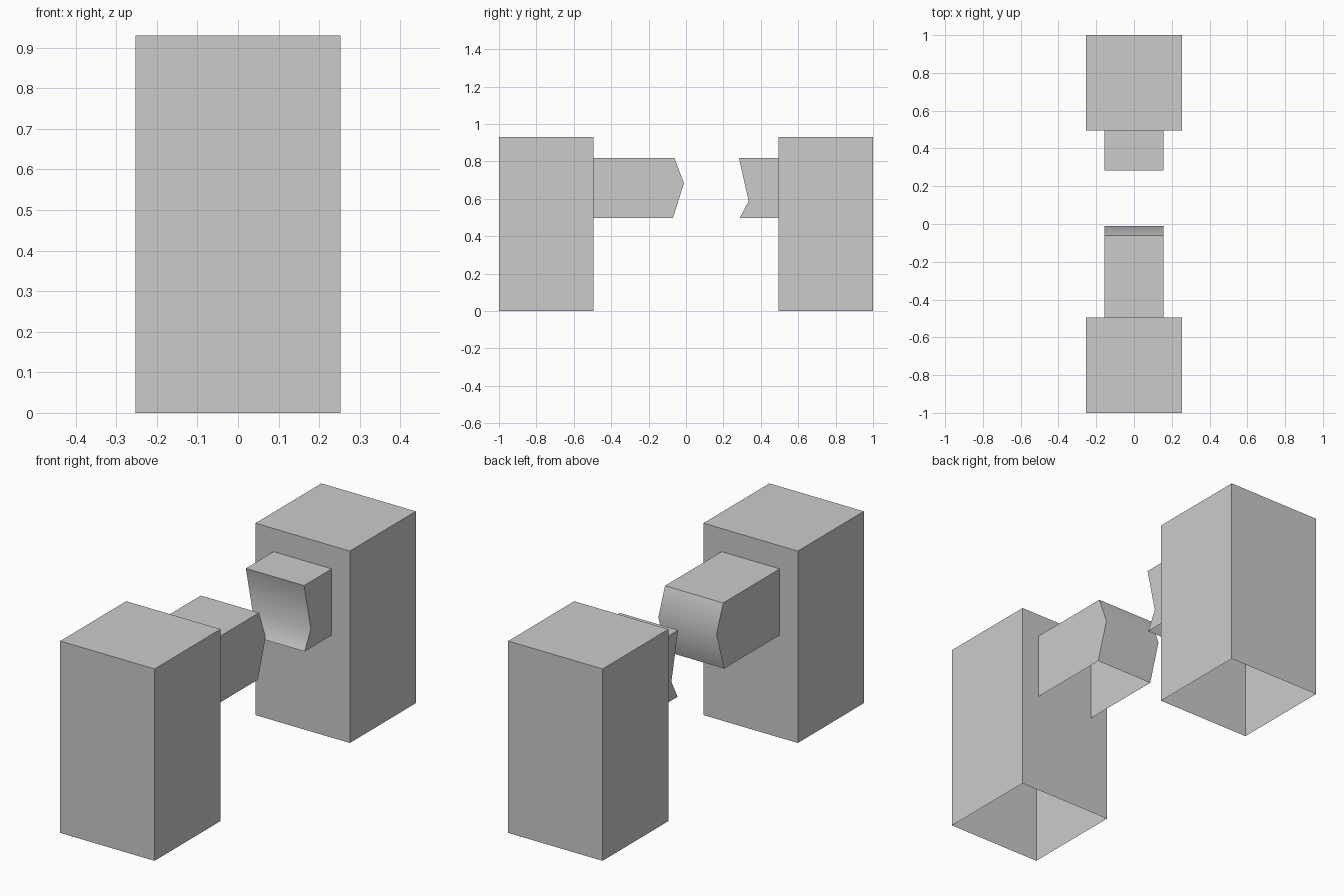
import bpy
import bmesh
from math import radians

cube = bpy.data.objects.get("Cube")
if cube:
    bpy.data.objects.remove(cube, do_unlink=True)

grey = bpy.data.materials.new("plain grey")
grey.use_nodes = True
grey.diffuse_color = (0.6, 0.6, 0.6, 1)
grey.node_tree.nodes["Principled BSDF"].inputs["Base Color"].default_value = (0.6, 0.6, 0.6, 1)


def extrude_profile(name, profile, half_width, open_sides):
    """Extrude a (y, z) outline across x, leaving the listed outline edges open."""
    bm = bmesh.new()
    rings = [[bm.verts.new((x, y, z)) for y, z in profile] for x in (-half_width, half_width)]
    right, left = rings
    bm.faces.new(right)
    bm.faces.new(left)
    count = len(profile)
    walls = []
    for i in range(count):
        j = (i + 1) % count
        walls.append(bm.faces.new((right[i], right[j], left[j], left[i])))
    bmesh.ops.recalc_face_normals(bm, faces=bm.faces[:])
    bmesh.ops.delete(bm, geom=[walls[i] for i in open_sides], context="FACES_ONLY")
    mesh = bpy.data.meshes.new(name)
    bm.to_mesh(mesh)
    bm.free()
    mesh.materials.append(grey)
    # Smooth only the shallow crease on the beam ends
    mesh.shade_smooth()
    mesh.set_sharp_from_angle(angle=radians(50))
    obj = bpy.data.objects.new(name, mesh)
    bpy.context.collection.objects.link(obj)
    return obj


HEIGHT, INNER = 0.93, 0.495
BEAM_LOW, BEAM_TOP = 0.497, 0.818

# Upright blocks, open underneath
for name, side in (("front_block", -1), ("back_block", 1)):
    outline = [(side * INNER, 0), (side, 0), (side, HEIGHT), (side * INNER, HEIGHT)]
    extrude_profile(name, outline, 0.253, [0])

# Beams: pointed end and notched end, open underneath and where they meet the blocks
beam_ends = {
    "front_beam": (-INNER, [(-0.07, BEAM_LOW), (-0.011, 0.684), (-0.062, BEAM_TOP)]),
    "back_beam": (INNER, [(0.287, BEAM_LOW), (0.335, 0.588), (0.283, BEAM_TOP)]),
}
for name, (root, end) in beam_ends.items():
    outline = [(root, BEAM_LOW)] + end + [(root, BEAM_TOP)]
    extrude_profile(name, outline, 0.156, [0, 4])
